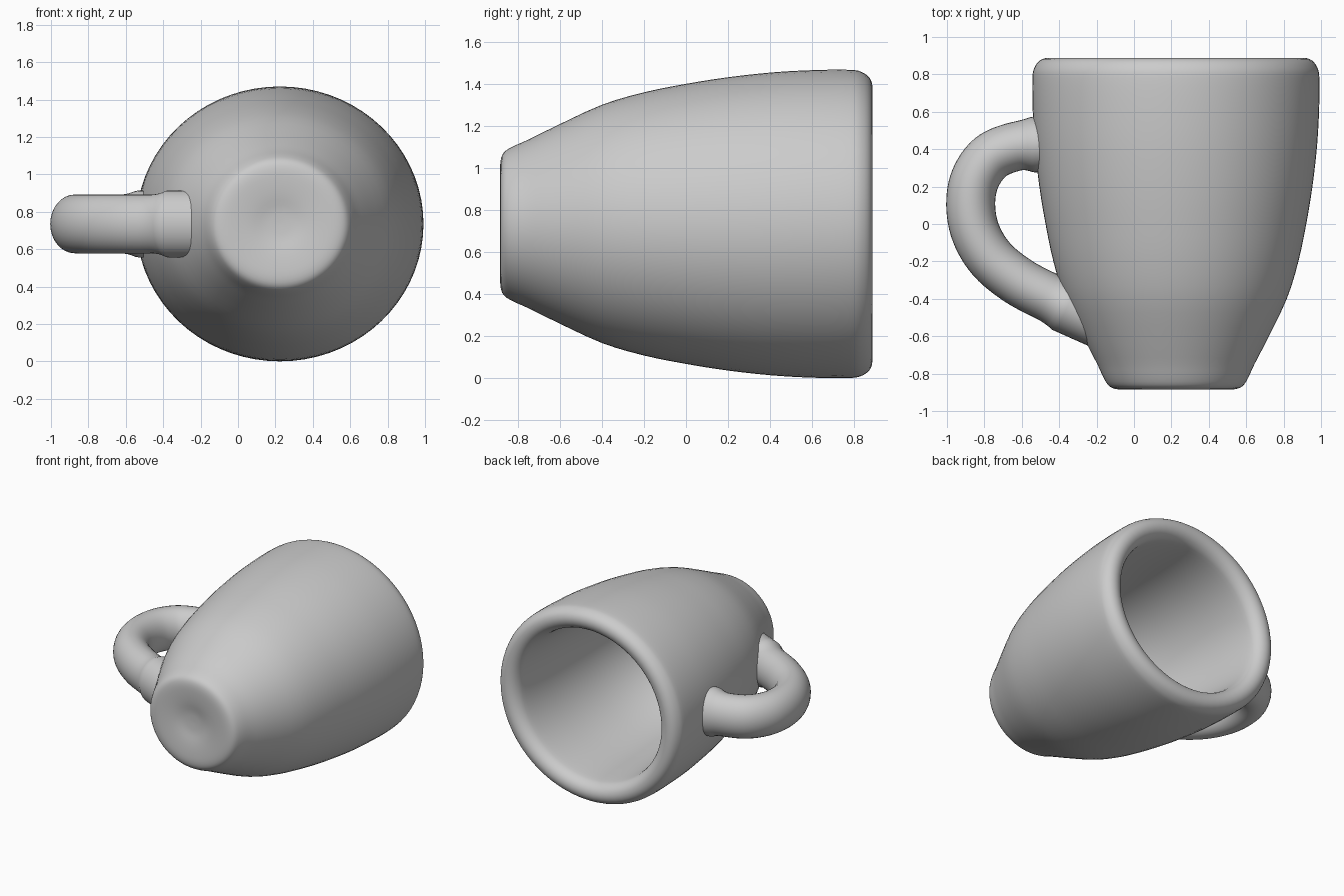
import bpy, bmesh, math
from mathutils import Vector

if "Cube" in bpy.data.objects:
    bpy.data.objects.remove(bpy.data.objects["Cube"], do_unlink=True)

CX, CZ = 0.224, 0.735      # axis of the cup, which lies along y
SQUASH = 0.957             # cup is slightly flatter in z

clay = bpy.data.materials.new("grey clay")
clay.use_nodes = True
clay.diffuse_color = (0.6, 0.6, 0.6, 1)
clay.node_tree.nodes["Principled BSDF"].inputs["Base Color"].default_value = (0.6, 0.6, 0.6, 1)


def smooth_path(pts, steps):
    """Catmull-Rom curve through the points."""
    p = [Vector(q) for q in pts]
    p = [2 * p[0] - p[1]] + p + [2 * p[-1] - p[-2]]
    out = []
    for a, b, c, d in zip(p, p[1:], p[2:], p[3:]):
        for i in range(steps):
            t = i / steps
            out.append(0.5 * (2 * b + (c - a) * t + (2 * a - 5 * b + 4 * c - d) * t * t
                              + (3 * b - a - 3 * c + d) * t ** 3))
    return out + [p[-2]]


def skin(name, rings):
    """Closed tube through equal rings of points, capped at both ends."""
    bm = bmesh.new()
    loops = [[bm.verts.new(co) for co in ring] for ring in rings]
    n = len(loops[0])
    for a, b in zip(loops, loops[1:]):
        for i in range(n):
            j = (i + 1) % n
            bm.faces.new((a[i], a[j], b[j], b[i]))
    bm.faces.new(loops[0])
    bm.faces.new(loops[-1])
    bmesh.ops.recalc_face_normals(bm, faces=bm.faces)
    mesh = bpy.data.meshes.new(name)
    bm.to_mesh(mesh)
    bm.free()
    mesh.materials.append(clay)
    ob = bpy.data.objects.new(name, mesh)
    bpy.context.collection.objects.link(ob)
    return ob


def lathe(name, profile, steps=3, seg=72):
    """Spin (radius, y) points around the cup axis."""
    angles = [math.tau * i / seg for i in range(seg)]
    return skin(name, [[(CX + r * math.cos(a), y, CZ + SQUASH * r * math.sin(a)) for a in angles]
                       for r, y in smooth_path(profile, steps)])


def activate(ob):
    bpy.ops.object.select_all(action='DESELECT')
    ob.select_set(True)
    bpy.context.view_layer.objects.active = ob


# Cup: dimpled base, outer wall, rounded rim, inner wall, inner floor
cup = lathe("cup_body", [
    (0.01, -0.858), (0.08, -0.862), (0.16, -0.876), (0.24, -0.884), (0.31, -0.884), (0.355, -0.868),
    (0.385, -0.825), (0.42, -0.75), (0.487, -0.62), (0.593, -0.4), (0.655, -0.2), (0.697, 0.0),
    (0.73, 0.2), (0.755, 0.42), (0.766, 0.62), (0.767, 0.78), (0.757, 0.835), (0.728, 0.874),
    (0.685, 0.888), (0.64, 0.876), (0.607, 0.84), (0.592, 0.78), (0.578, 0.6), (0.56, 0.3),
    (0.53, 0.0), (0.48, -0.25), (0.40, -0.5), (0.33, -0.64), (0.25, -0.7), (0.12, -0.72), (0.01, -0.72)])

# Handle: oval tube along a D-shaped path, flared where it meets the cup
path = smooth_path([
    (-0.40, 0.42), (-0.53, 0.425), (-0.65, 0.41), (-0.77, 0.355), (-0.85, 0.24), (-0.873, 0.1),
    (-0.845, -0.05), (-0.76, -0.19), (-0.62, -0.305), (-0.46, -0.39), (-0.33, -0.45), (-0.15, -0.53)], 6)
rings = []
for i, p in enumerate(path):
    t = (path[min(i + 1, len(path) - 1)] - path[max(i - 1, 0)]).normalized()
    side = Vector((-t.y, t.x))
    reach = math.hypot(p.x - CX, 0) - (0.767 if p.y > 0 else 0.60)
    flare = 1 + 0.14 * max(0, 1 - max(reach, 0) / 0.09) ** 2
    ring = []
    for k in range(32):
        a = math.tau * k / 32
        q = p + side * (0.131 * flare * math.cos(a))
        ring.append((q.x, q.y, CZ + 0.157 * flare * math.sin(a)))
    rings.append(ring)
handle = skin("handle", rings)

# Trim the handle inside the thickness of the wall so nothing shows in the cup
cutter = lathe("trim_helper", [
    (0.01, -0.8), (0.32, -0.79), (0.43, -0.59), (0.54, -0.38), (0.60, -0.2), (0.64, 0.0),
    (0.68, 0.3), (0.69, 0.6), (0.66, 0.8), (0.01, 0.8)], 3)
cutter.hide_render = True
activate(handle)
mod = handle.modifiers.new("trim", 'BOOLEAN')
mod.operation = 'DIFFERENCE'
mod.solver = 'EXACT'
mod.object = cutter
bpy.ops.object.modifier_apply(modifier=mod.name)
bpy.data.objects.remove(cutter, do_unlink=True)

for ob in (cup, handle):
    activate(ob)
    bpy.ops.object.shade_smooth_by_angle(angle=math.radians(50))
